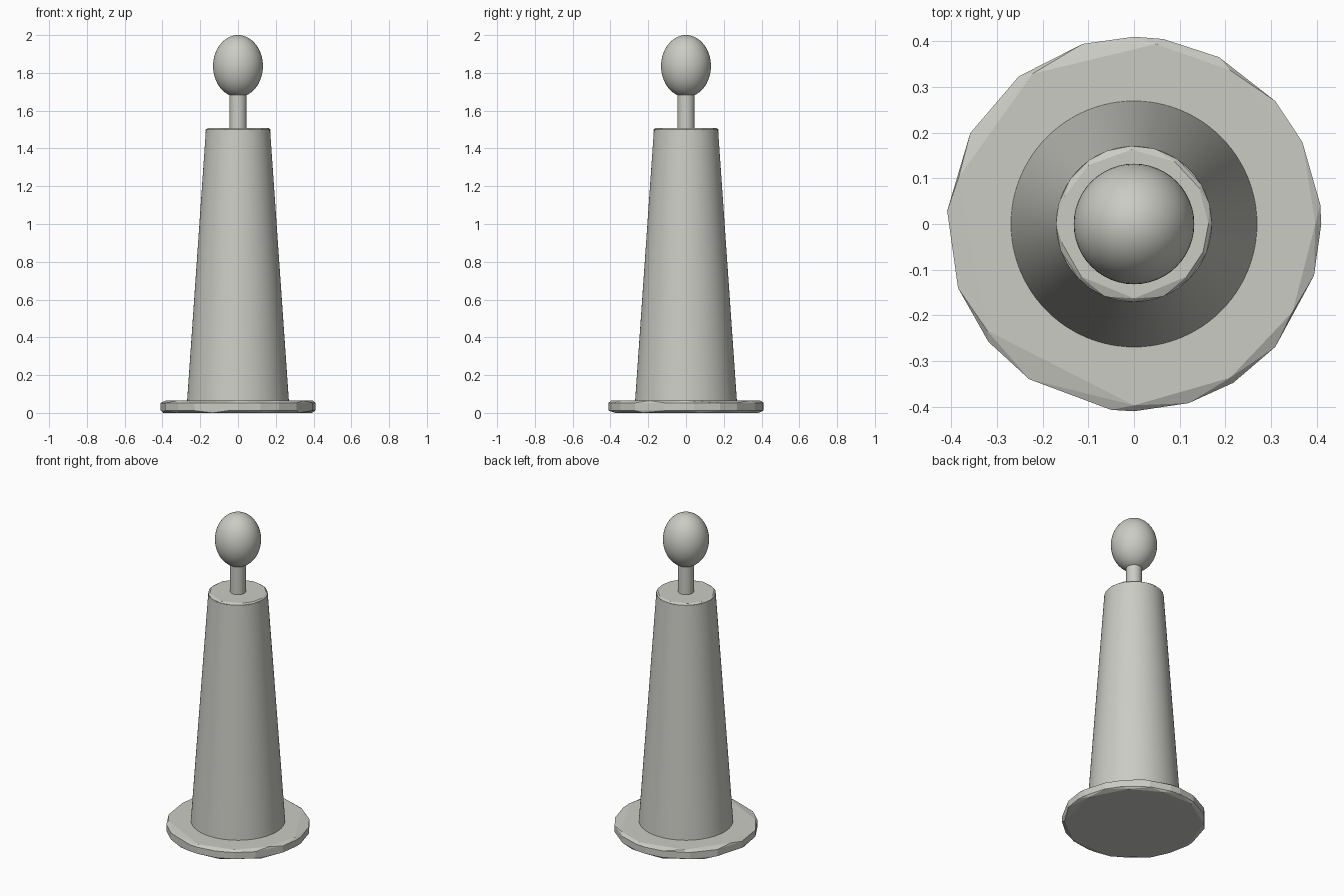
import bpy, bmesh, math

if "Cube" in bpy.data.objects:
    bpy.data.objects.remove(bpy.data.objects["Cube"])

grey = bpy.data.materials.new("warm_grey")
grey.diffuse_color = (0.60, 0.60, 0.56, 1)
grey.use_nodes = True
grey.node_tree.nodes["Principled BSDF"].inputs["Base Color"].default_value = grey.diffuse_color


def ring(radius, z, angles):
    return [(radius * math.cos(math.radians(a)), radius * math.sin(math.radians(a)), z)
            for a in angles]


def finish(bm, name, smooth_angle=None):
    bmesh.ops.recalc_face_normals(bm, faces=bm.faces)
    mesh = bpy.data.meshes.new(name)
    bm.to_mesh(mesh)
    bm.free()
    mesh.materials.append(grey)
    obj = bpy.data.objects.new(name, mesh)
    bpy.context.collection.objects.link(obj)
    if smooth_angle:
        bpy.ops.object.select_all(action='DESELECT')
        obj.select_set(True)
        bpy.context.view_layer.objects.active = obj
        bpy.ops.object.shade_smooth_by_angle(angle=math.radians(smooth_angle))
    return obj


def faceted(name, points):
    """Convex low-poly solid around rings of points."""
    bm = bmesh.new()
    for p in points:
        bm.verts.new(p)
    hull = bmesh.ops.convex_hull(bm, input=bm.verts)
    loose = {v for v in hull["geom_interior"] if isinstance(v, bmesh.types.BMVert)}
    bmesh.ops.delete(bm, geom=list(loose), context='VERTS')
    bmesh.ops.dissolve_limit(bm, angle_limit=math.radians(0.5),
                             verts=bm.verts, edges=bm.edges)
    return finish(bm, name)


def cone(name, r1, r2, z1, z2, sides):
    bm = bmesh.new()
    bmesh.ops.create_cone(bm, cap_ends=True, segments=sides,
                          radius1=r1, radius2=r2, depth=z2 - z1)
    bmesh.ops.translate(bm, verts=bm.verts, vec=(0, 0, (z1 + z2) / 2))
    return finish(bm, name, 30)


# Chipped, irregularly faceted base plate
rim = [0, 6, 26, 41, 63, 81, 90, 106, 128, 151, 176,
       200, 219, 236, 263, 270, 287, 302, 319, 344]
base_top = [0, 58, 83, 124, 165, 216, 270, 302, 331]
base_bottom = [10, 45, 75, 105, 140, 180, 216, 250, 290, 325]
faceted("base_plate", ring(0.397, 0.065, base_top) + ring(0.41, 0.053, rim)
        + ring(0.41, 0.012, rim) + ring(0.397, 0.0, base_bottom))

# Tapered body with a faceted lid
cone("tapered_body", 0.27, 0.17, 0.055, 1.497, 96)
lid_top = [0, 29, 57, 92, 128, 158, 195, 225, 270, 315, 338]
lid_rim = [0, 15, 30, 56, 75, 92, 110, 125, 145, 165, 180,
           200, 225, 248, 270, 292, 315, 338]
faceted("body_lid", ring(0.163, 1.508, lid_top) + ring(0.171, 1.5, lid_rim)
        + ring(0.171, 1.49, lid_rim))

# Neck stem
cone("neck", 0.045, 0.045, 1.49, 1.70, 48)

# Egg-shaped head
bm = bmesh.new()
bmesh.ops.create_uvsphere(bm, u_segments=48, v_segments=32, radius=1)
bmesh.ops.scale(bm, verts=bm.verts, vec=(0.132, 0.132, 0.164))
bmesh.ops.translate(bm, verts=bm.verts, vec=(0, 0, 1.836))
finish(bm, "head", 60)
